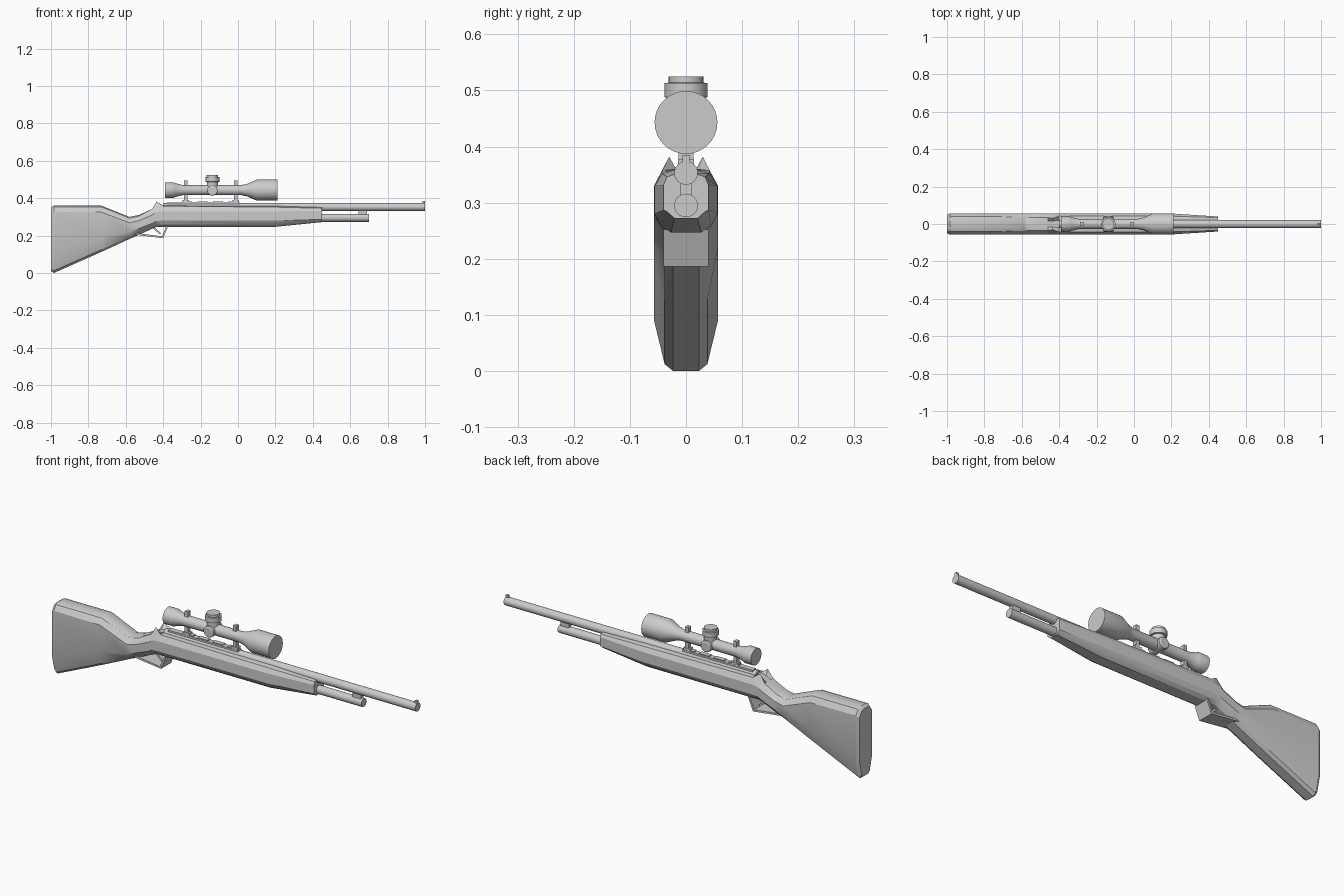
import bpy, bmesh, math
from mathutils import Vector

if "Cube" in bpy.data.objects:
    bpy.data.objects.remove(bpy.data.objects["Cube"])


def finish(name, bm, smooth=True, angle=30):
    bmesh.ops.recalc_face_normals(bm, faces=bm.faces)
    me = bpy.data.meshes.new(name)
    bm.to_mesh(me)
    bm.free()
    ob = bpy.data.objects.new(name, me)
    bpy.context.collection.objects.link(ob)
    if smooth:
        bpy.ops.object.select_all(action='DESELECT')
        ob.select_set(True)
        bpy.context.view_layer.objects.active = ob
        bpy.ops.object.shade_smooth_by_angle(angle=math.radians(angle))
    return ob


def loft(name, rings, angle=30):
    bm = bmesh.new()
    vs = [[bm.verts.new(p) for p in r] for r in rings]
    n = len(vs[0])
    for a, b in zip(vs, vs[1:]):
        for i in range(n):
            bm.faces.new((a[i], a[(i + 1) % n], b[(i + 1) % n], b[i]))
    bm.faces.new(vs[0])
    bm.faces.new(vs[-1])
    return finish(name, bm, True, angle)


def lathe(name, axis, origin, profile, n=24):
    """Round part from (distance along axis, radius) pairs."""
    o = Vector(origin)
    d = Vector([axis == c for c in 'xyz'])
    u = Vector((0, 0, 1)) if axis != 'z' else Vector((1, 0, 0))
    v = d.cross(u)
    return loft(name, [[o + d * t + (u * math.cos(k * math.tau / n) + v * math.sin(k * math.tau / n)) * r
                        for k in range(n)] for t, r in profile])


def box(name, x0, x1, hy, z0, z1):
    bm = bmesh.new()
    bmesh.ops.create_cube(bm, size=1)
    for v in bm.verts:
        v.co = ((x0 + x1) / 2 + v.co.x * (x1 - x0), v.co.y * 2 * hy, (z0 + z1) / 2 + v.co.z * (z1 - z0))
    return finish(name, bm, False)


def plate(name, outline, hy):
    """Side outline in x,z extruded across y."""
    bm = bmesh.new()
    f = bm.faces.new([bm.verts.new((x, -hy, z)) for x, z in outline])
    g = bmesh.ops.extrude_face_region(bm, geom=[f])['geom']
    bmesh.ops.translate(bm, verts=[e for e in g if isinstance(e, bmesh.types.BMVert)], vec=(0, 2 * hy, 0))
    return finish(name, bm, False)


# Stock: x, bottom, lower side, upper side, top edge, top centre, half width, bottom width, top width
stations = [
    (-1.00, .012, .095, .318, .345, .350, .050, .032, .032),
    (-.985, .000, .090, .328, .353, .360, .057, .038, .040),
    (-.730, .113, .190, .325, .353, .360, .057, .038, .040),
    (-.580, .182, .220, .268, .292, .300, .057, .038, .036),
    (-.530, .204, .238, .280, .304, .310, .057, .040, .036),
    (-.460, .236, .265, .310, .342, .338, .057, .042, .034),
    (-.435, .247, .278, .326, .382, .355, .057, .045, .030),
    (-.400, .247, .280, .330, .358, .360, .057, .045, .042),
    (.200, .247, .280, .330, .352, .358, .056, .045, .042),
    (.450, .272, .287, .332, .346, .352, .040, .034, .034),
]
rings = []
for x, zb, zl, zh, zt, zc, w, wb, wt in stations:
    half = [(wb * .6, zb), (wb, zb + .012), (w, zl), (w, zh), (wt, zt), (wt * .5, zc)]
    rings.append([(x, y, z) for y, z in half] + [(x, -y, z) for y, z in reversed(half)])
loft("stock", rings, 25)

# Barrel, magazine tube, band and front sight
lathe("barrel", 'x', (0, 0, .353), [(-.40, .021), (1.0, .021)])
lathe("magazine_tube", 'x', (0, 0, .295), [(.40, .021), (.70, .021)])
box("barrel_band", .645, .69, .010, .305, .345)
plate("front_sight", [(.982, .365), (1.0, .365), (1.0, .385), (.987, .385)], .006)

# Trigger guard strap and trigger
plate("trigger_guard", [(-.555, .205), (-.40, .186), (-.373, .252), (-.383, .252),
                        (-.406, .196), (-.555, .215)], .040)
plate("trigger", [(-.468, .250), (-.418, .206), (-.412, .212), (-.452, .250)], .010)

# Scope rail with raised lugs
box("scope_rail", -.38, .01, .014, .362, .377)
for i in range(4):
    x = -.30 + i * .083
    box("rail_lug", x, x + .055, .012, .375, .382)

# Scope mounts: foot, post and top clamp block
for x in (-.28, -.012):
    box("mount_foot", x - .018, x + .018, .013, .375, .390)
    box("mount_post", x - .009, x + .009, .011, .385, .495)

# Scope body
lathe("scope_body", 'x', (0, 0, .443),
      [(-.39, .042), (-.345, .042), (-.335, .037), (-.295, .027), (.02, .027),
       (.05, .034), (.10, .056), (.21, .056)], 32)

# Adjustment turrets
lathe("top_turret", 'z', (-.137, 0, 0),
      [(.45, .030), (.487, .030), (.488, .038), (.513, .038), (.514, .031), (.525, .031)])
lathe("side_turrets", 'y', (-.137, 0, .441),
      [(-.042, .022), (-.038, .028), (.038, .028), (.042, .022)])
